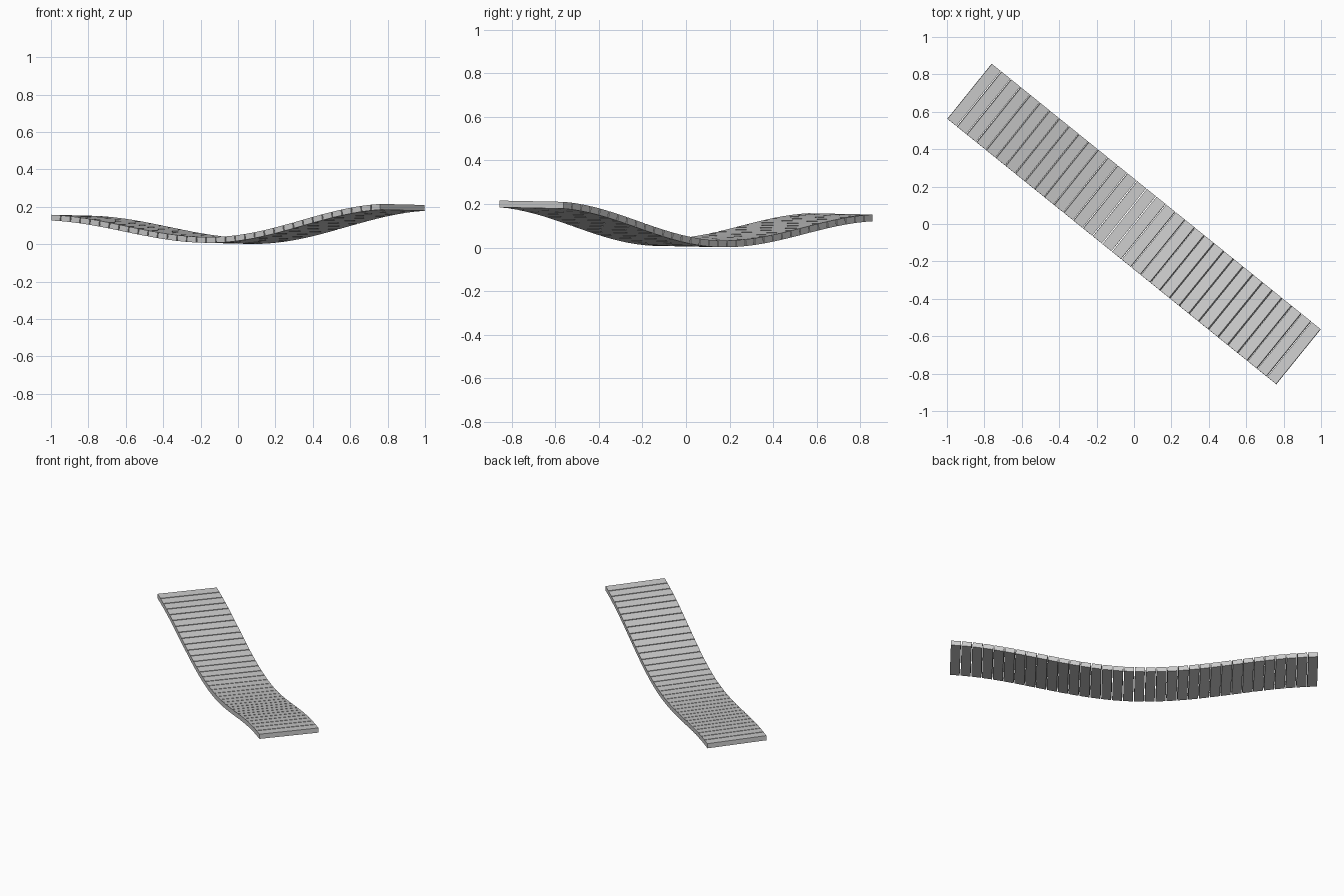
import bpy, math
from mathutils import Matrix, Vector

if "Cube" in bpy.data.objects:
    bpy.data.objects.remove(bpy.data.objects["Cube"])

COUNT, LENGTH, WIDTH, THICK = 34, 2.265, 0.378, 0.031
PITCH = LENGTH / COUNT
GAP = 0.006
LOW = 0.48                      # lowest point along the deck (0..1)
Z_LEFT, Z_LOW, Z_RIGHT = 0.139, 0.020, 0.197


def height(s):
    """Centre height of the sagging deck."""
    if s < LOW:
        t, end = (LOW - s) / LOW, Z_LEFT
    else:
        t, end = (s - LOW) / (1 - LOW), Z_RIGHT
    t = min(max(t, 0), 1)
    wave = 0.5 - 0.5 * math.cos(math.pi * t * 0.93)
    full = 0.5 - 0.5 * math.cos(math.pi * 0.93)
    return Z_LOW + (end - Z_LOW) * wave / full


# one shared plank mesh
bpy.ops.mesh.primitive_cube_add(size=1)
first = bpy.context.object
first.data.name = "plank"
first.data.transform(Matrix.Diagonal((PITCH - GAP, WIDTH, THICK, 1)))

# planks laid along the sagging line, turned diagonally in plan
turn = Matrix.Rotation(math.radians(-38.9), 4, 'Z')
roll = Matrix.Rotation(math.radians(-0.9), 4, 'X')
for i in range(COUNT):
    plank = first if i == 0 else bpy.data.objects.new("plank", first.data)
    if i:
        bpy.context.collection.objects.link(plank)
    plank.name = f"deck_plank_{i + 1:02d}"
    a, b, s = i / COUNT, (i + 1) / COUNT, (i + 0.5) / COUNT
    slope = math.atan2(height(b) - height(a), PITCH)
    place = Matrix.Translation(Vector(((s - 0.5) * LENGTH, 0, height(s))))
    stretch = Matrix.Diagonal((1 / math.cos(slope), 1, 1, 1))
    plank.matrix_world = turn @ place @ Matrix.Rotation(-slope, 4, 'Y') @ roll @ stretch
